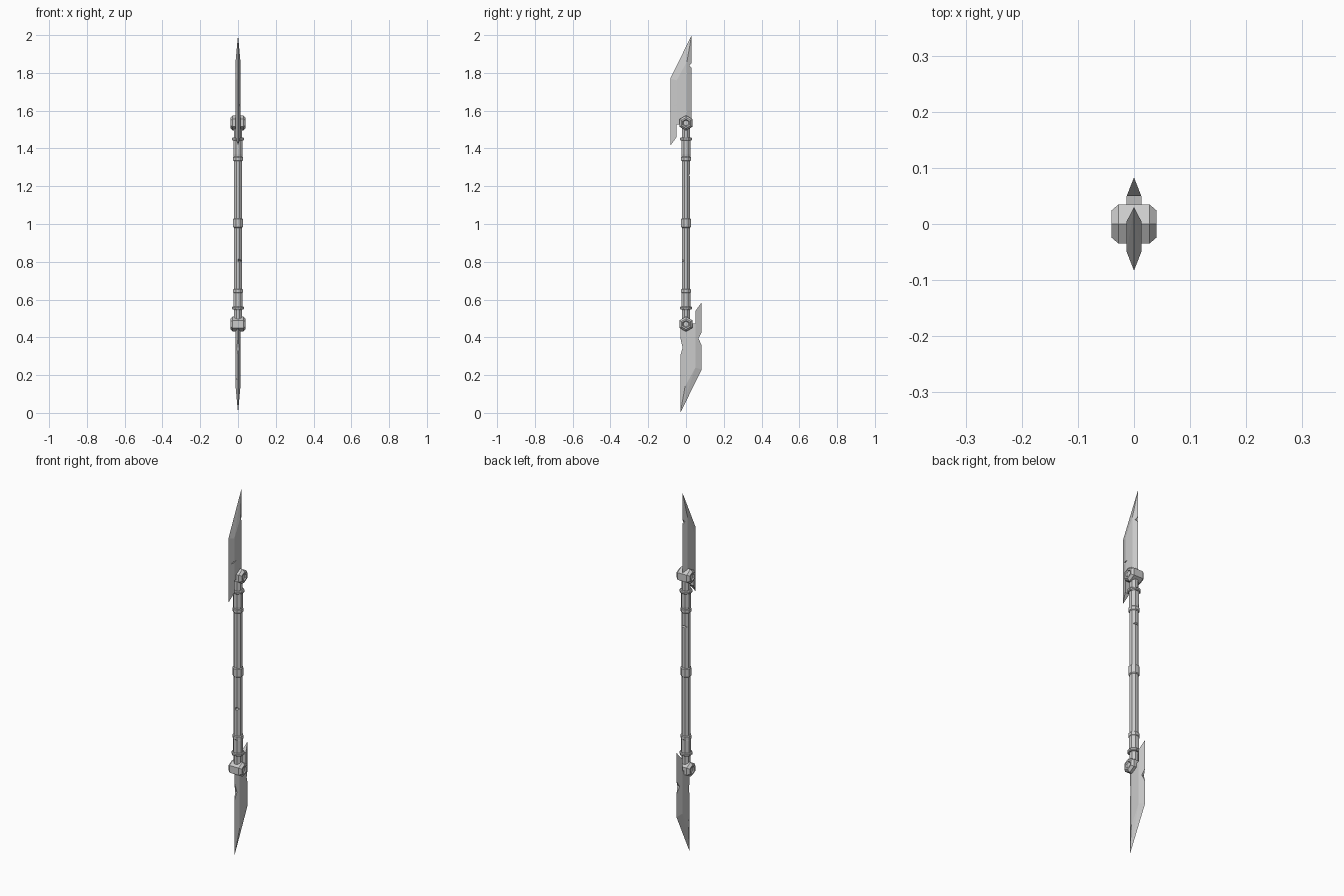
import bpy, bmesh, math
from mathutils import Matrix

if "Cube" in bpy.data.objects:
    bpy.data.objects.remove(bpy.data.objects["Cube"])

def make(name, bm):
    bmesh.ops.recalc_face_normals(bm, faces=bm.faces)
    me = bpy.data.meshes.new(name)
    bm.to_mesh(me)
    bm.free()
    ob = bpy.data.objects.new(name, me)
    bpy.context.collection.objects.link(ob)
    return ob

def lathe(name, profile, sides, axis='Z', centre=(0, 0, 0), phase=0.0):
    """Closed faceted solid from (radius, height) pairs."""
    bm = bmesh.new()
    rings = []
    for r, h in profile:
        ring = []
        for i in range(sides):
            a = phase + 2 * math.pi * i / sides
            c, s = r * math.cos(a), r * math.sin(a)
            ring.append(bm.verts.new((c, s, h) if axis == 'Z' else (h, c, s)))
        rings.append(ring)
    for a, b in zip(rings, rings[1:]):
        for i in range(sides):
            j = (i + 1) % sides
            bm.faces.new((a[i], a[j], b[j], b[i]))
    bm.faces.new(rings[0])
    bm.faces.new(rings[-1])
    bmesh.ops.translate(bm, verts=bm.verts, vec=centre)
    return make(name, bm)

def chip(ob, points, x0=-0.1, x1=0.1):
    """Cut a small wedge, drawn in the y-z plane, out of a part."""
    bm = bmesh.new()
    lo = [bm.verts.new((x0, y, z)) for y, z in points]
    hi = [bm.verts.new((x1, y, z)) for y, z in points]
    bm.faces.new(lo)
    bm.faces.new(hi)
    n = len(points)
    for i in range(n):
        j = (i + 1) % n
        bm.faces.new((lo[i], lo[j], hi[j], hi[i]))
    cutter = make("chip_cutter", bm)
    cutter.hide_render = True
    mod = ob.modifiers.new("chip", 'BOOLEAN')
    mod.operation = 'DIFFERENCE'
    mod.solver = 'EXACT'
    mod.object = cutter
    bpy.context.view_layer.objects.active = ob
    bpy.ops.object.modifier_apply(modifier=mod.name)
    bpy.data.objects.remove(cutter)

def blade(name, flip):
    """Hooked blade with a flat core and bevelled edges."""
    t = 0.013
    bm = bmesh.new()
    V = lambda x, y, z: bm.verts.new((x, y, z))
    tip, shoulder, hook = V(0, .03, 2.0), V(0, -.083, 1.77), V(0, -.083, 1.415)
    heel = V(0, .03, 1.535)
    cores = []
    for s in (-t, t):
        a, b, c = V(s, -.05, 1.46), V(s, -.05, 1.525), V(s, .005, 1.535)
        d, e = V(s, .005, 1.86), V(s, -.05, 1.76)
        bm.faces.new((b, c, d, e))
        bm.faces.new((d, e, tip))
        bm.faces.new((e, tip, shoulder))
        bm.faces.new((a, b, e, shoulder, hook))
        bm.faces.new((c, heel, tip, d))
        cores.append((a, b, c))
    (a, b, c), (a2, b2, c2) = cores
    bm.faces.new((hook, a, a2))
    bm.faces.new((a, b, b2, a2))
    bm.faces.new((b, c, c2, b2))
    bm.faces.new((c, heel, c2))
    if flip:
        bmesh.ops.rotate(bm, verts=bm.verts, cent=(0, 0, 1),
                         matrix=Matrix.Rotation(math.pi, 3, 'X'))
    return make(name, bm)

# Blades, the lower one turned half round
upper = blade("upper_blade", False)
lower = blade("lower_blade", True)
chip(upper, [(.04, 1.815), (.017, 1.838), (.04, 1.865)])
chip(upper, [(-.075, 1.622), (-.03, 1.632), (-.075, 1.634)], x0=.007)
chip(lower, [(.092, .335), (.066, .395), (.092, .445)])
chip(lower, [(-.04, .27), (-.018, .345), (-.04, .44)])
chip(lower, [(-.04, .165), (.002, .185), (-.04, .175)], x1=-.005)

# Octagonal shaft, thicker near the ends
shaft = lathe("shaft", [(.022, .47), (.022, .54), (.026, .56), (.026, .63), (.023, .66),
                        (.023, 1.34), (.026, 1.37), (.026, 1.44), (.022, 1.46),
                        (.022, 1.53)], 8, phase=math.pi / 8)
chip(shaft, [(.03, 1.25), (.012, 1.258), (.03, 1.27)])
chip(shaft, [(-.03, .795), (-.01, .805), (-.03, .82)], x0=0)

# Collars: wide middle band, thin end rings and grip bands
for name, z, r, h in (("middle_band", 1.005, .028, .025),
                      ("lower_ring", .555, .034, .008), ("upper_ring", 1.45, .034, .008),
                      ("lower_band", .645, .028, .012), ("upper_band", 1.345, .028, .012)):
    lathe(name, [(r - .004, -h), (r, -h + .004), (r, h - .004), (r - .004, h)],
          8, centre=(0, 0, z), phase=math.pi / 8)

# Hexagonal joints across each blade root, with recessed ends
for name, z in (("lower_joint", .47), ("upper_joint", 1.535)):
    lathe(name, [(.015, -.034), (.02, -.04), (.028, -.04), (.04, -.028),
                 (.04, .028), (.028, .04), (.02, .04), (.015, .034)],
          6, axis='X', centre=(0, 0, z), phase=math.pi / 6)
